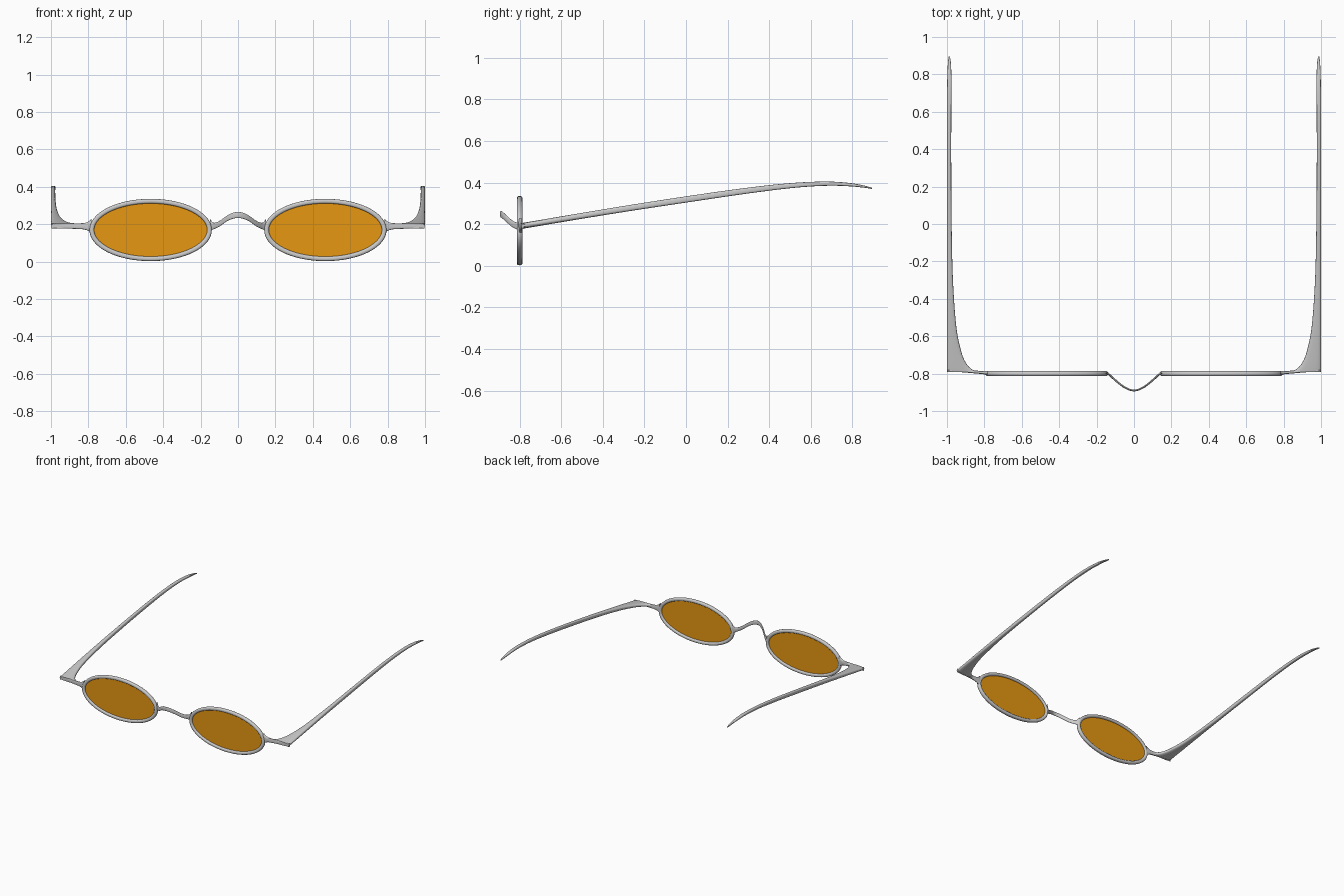
import bpy, bmesh, math
from mathutils import Vector

if "Cube" in bpy.data.objects:
    bpy.data.objects.remove(bpy.data.objects["Cube"])

LENS_X, LENS_Y, LENS_Z = 0.467, -0.80, 0.169


def skin(name, rings, closed=False, mirror=True):
    """Join rings of points into a smooth surface, capped unless closed."""
    bm = bmesh.new()
    vr = [[bm.verts.new(p) for p in r] for r in rings]
    n, m = len(vr), len(vr[0])
    for i in range(n if closed else n - 1):
        a, b = vr[i], vr[(i + 1) % n]
        for j in range(m):
            k = (j + 1) % m
            bm.faces.new((a[j], a[k], b[k], b[j]))
    if not closed:
        bm.faces.new(vr[0])
        bm.faces.new(vr[-1])
    bmesh.ops.recalc_face_normals(bm, faces=bm.faces)
    me = bpy.data.meshes.new(name)
    bm.to_mesh(me)
    bm.free()
    ob = bpy.data.objects.new(name, me)
    bpy.context.collection.objects.link(ob)
    bpy.context.view_layer.objects.active = ob
    ob.select_set(True)
    bpy.ops.object.shade_smooth_by_angle(angle=math.radians(40))
    ob.select_set(False)
    if mirror:
        ob.modifiers.new("Mirror", 'MIRROR').use_axis[0] = True
    return ob


def smooth_rows(rows, sub=5):
    """Catmull-Rom interpolation through the given rows."""
    pts = [Vector(r) for r in rows]
    pts = [2 * pts[0] - pts[1]] + pts + [2 * pts[-1] - pts[-2]]
    out = []
    for i in range(1, len(pts) - 2):
        a, b, c, d = pts[i - 1:i + 3]
        for s in range(sub):
            t = s / sub
            out.append(0.5 * (2 * b + (c - a) * t + (2 * a - 5 * b + 4 * c - d) * t ** 2
                              + (3 * b - a - 3 * c + d) * t ** 3))
    return out + [pts[-2]]


def section(cu, cv, hu, hv, power, n=24):
    """Rounded-rectangle (superellipse) outline."""
    res = []
    for k in range(n):
        a = 2 * math.pi * k / n
        c, s = math.cos(a), math.sin(a)
        res.append((cu + hu * math.copysign(abs(c) ** (2 / power), c),
                    cv + hv * math.copysign(abs(s) ** (2 / power), s)))
    return res


# Rims: rounded section swept around an ellipse
rx, rz, rings = 0.3145, 0.154, []
for i in range(72):
    a = 2 * math.pi * i / 72
    nrm = Vector((math.cos(a) * rz, 0, math.sin(a) * rx)).normalized()
    p = Vector((LENS_X + rx * math.cos(a), LENS_Y, LENS_Z + rz * math.sin(a)))
    rings.append([p + nrm * u + Vector((0, v, 0))
                  for u, v in section(0, 0, 0.0125, 0.0135, 2.6, 16)])
skin("rim", rings, closed=True)

# Lenses: thin tinted discs
rings = []
for y in (LENS_Y - 0.002, LENS_Y + 0.002):
    rings.append([(LENS_X + x, y, LENS_Z + z) for x, z in section(0, 0, 0.308, 0.148, 2, 72)])
lens = skin("lens", rings)
tint = bpy.data.materials.new("amber_tint")
tint.diffuse_color = (0.8, 0.31, 0.006, 0.95)
tint.use_nodes = True
tint.node_tree.nodes["Principled BSDF"].inputs["Base Color"].default_value = tint.diffuse_color
lens.data.materials.append(tint)

# Bridge: arch rising up and forward, rows are x, y, z, half depth, half height
half = [(0.150, -0.793, 0.195, 0.007, 0.034), (0.132, -0.806, 0.190, 0.007, 0.018),
        (0.100, -0.835, 0.202, 0.007, 0.015), (0.060, -0.867, 0.230, 0.006, 0.015),
        (0.028, -0.884, 0.245, 0.005, 0.016)]
rows = half + [(0, -0.890, 0.249, 0.005, 0.016)] + [(-r[0],) + r[1:] for r in half[::-1]]
skin("bridge", [[(r[0], y, z) for y, z in section(r[1], r[2], r[3], r[4], 2.3)]
                for r in smooth_rows(rows)], mirror=False)

# End pieces: flared arms joining the rims to the temples
rows = [(0.782, -0.796, 0.190, 0.009, 0.040), (0.798, -0.795, 0.189, 0.009, 0.026),
        (0.825, -0.793, 0.189, 0.008, 0.017), (0.87, -0.790, 0.190, 0.007, 0.015),
        (0.93, -0.786, 0.191, 0.006, 0.014), (0.998, -0.785, 0.191, 0.005, 0.014)]
skin("end_piece", [[(r[0], y, z) for y, z in section(r[1], r[2], r[3], r[4], 3)]
                   for r in smooth_rows(rows)])

# Temples: rows are y, inner x, outer x, centre z, half height
rows = [(-0.791, 0.830, 1.0, 0.191, 0.014), (-0.775, 0.870, 1.0, 0.194, 0.014),
        (-0.740, 0.900, 1.0, 0.200, 0.014), (-0.680, 0.924, 1.0, 0.210, 0.014),
        (-0.550, 0.950, 1.0, 0.232, 0.014), (-0.300, 0.968, 1.0, 0.273, 0.0145),
        (0.0, 0.975, 1.0, 0.319, 0.015), (0.30, 0.977, 1.0, 0.362, 0.014),
        (0.52, 0.977, 1.0, 0.387, 0.012), (0.68, 0.976, 1.0, 0.395, 0.010),
        (0.79, 0.976, 0.998, 0.390, 0.008), (0.86, 0.979, 0.995, 0.380, 0.005),
        (0.895, 0.984, 0.991, 0.372, 0.003)]
skin("temple", [[(x, r[0], z) for x, z in
                 section((r[1] + r[2]) / 2, r[3], (r[2] - r[1]) / 2, r[4], 3)]
                for r in smooth_rows(rows)])
